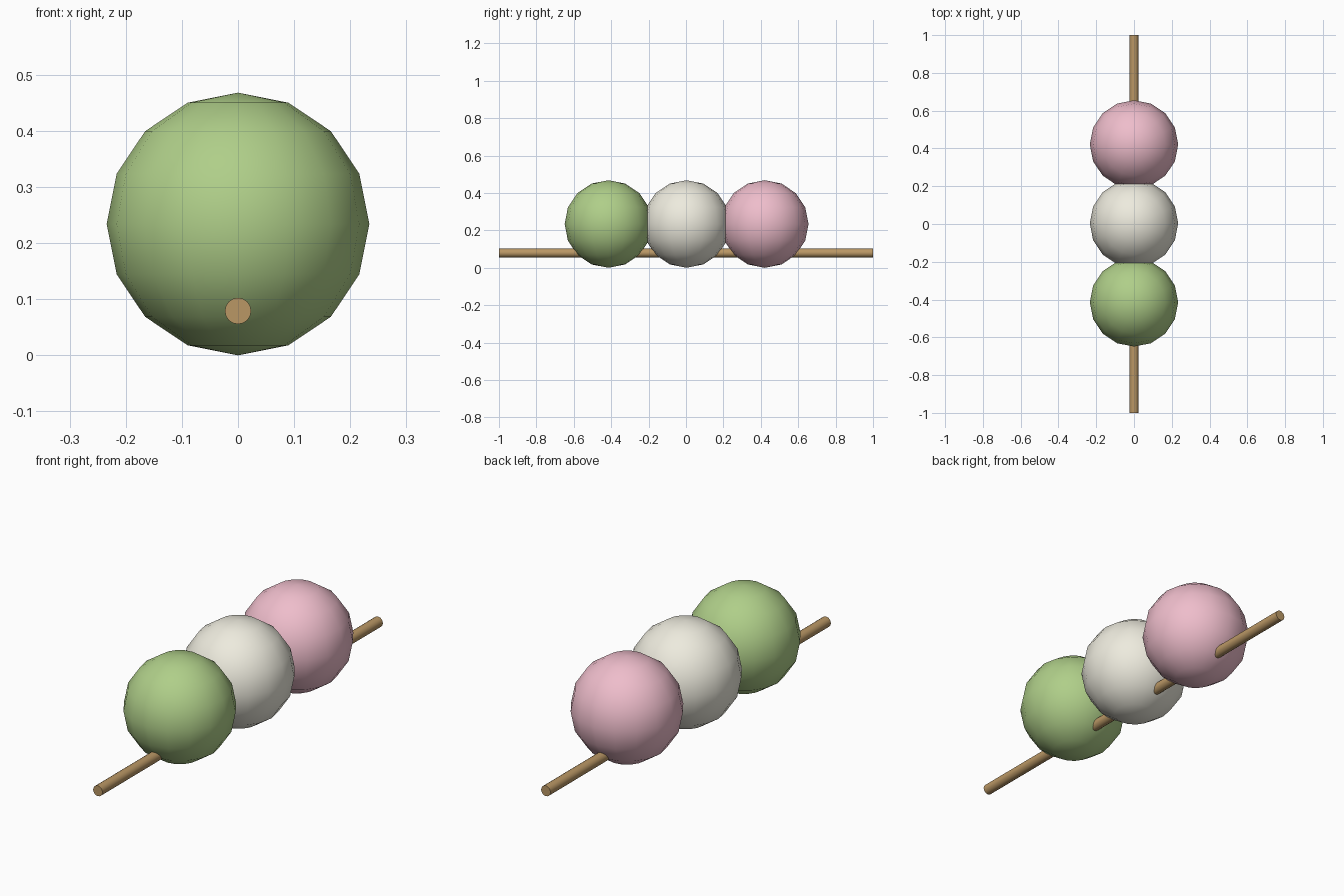
import bpy, math

if "Cube" in bpy.data.objects:
    bpy.data.objects.remove(bpy.data.objects["Cube"])

def finish(name, color, angle):
    ob = bpy.context.object
    ob.name = name
    bpy.ops.object.shade_smooth_by_angle(angle=math.radians(angle))
    mat = bpy.data.materials.new(name)
    mat.diffuse_color = (*color, 1)
    mat.use_nodes = True
    mat.node_tree.nodes["Principled BSDF"].inputs["Base Color"].default_value = mat.diffuse_color
    ob.data.materials.append(mat)

# three round dumplings, low-poly with smooth shading
R = 0.234
for name, y, color in (
    ("green_dumpling", -0.415, (0.43, 0.62, 0.25)),
    ("white_dumpling", 0.003, (0.85, 0.83, 0.73)),
    ("pink_dumpling", 0.421, (0.86, 0.51, 0.60)),
):
    bpy.ops.mesh.primitive_uv_sphere_add(segments=16, ring_count=8, radius=R, location=(0, y, R))
    finish(name, color, 60)

# wooden skewer running through the lower part of the dumplings
bpy.ops.mesh.primitive_cylinder_add(vertices=16, radius=0.0235, depth=2,
                                    location=(0, 0, 0.079), rotation=(math.pi / 2, 0, 0))
finish("skewer", (0.49, 0.31, 0.13), 40)
